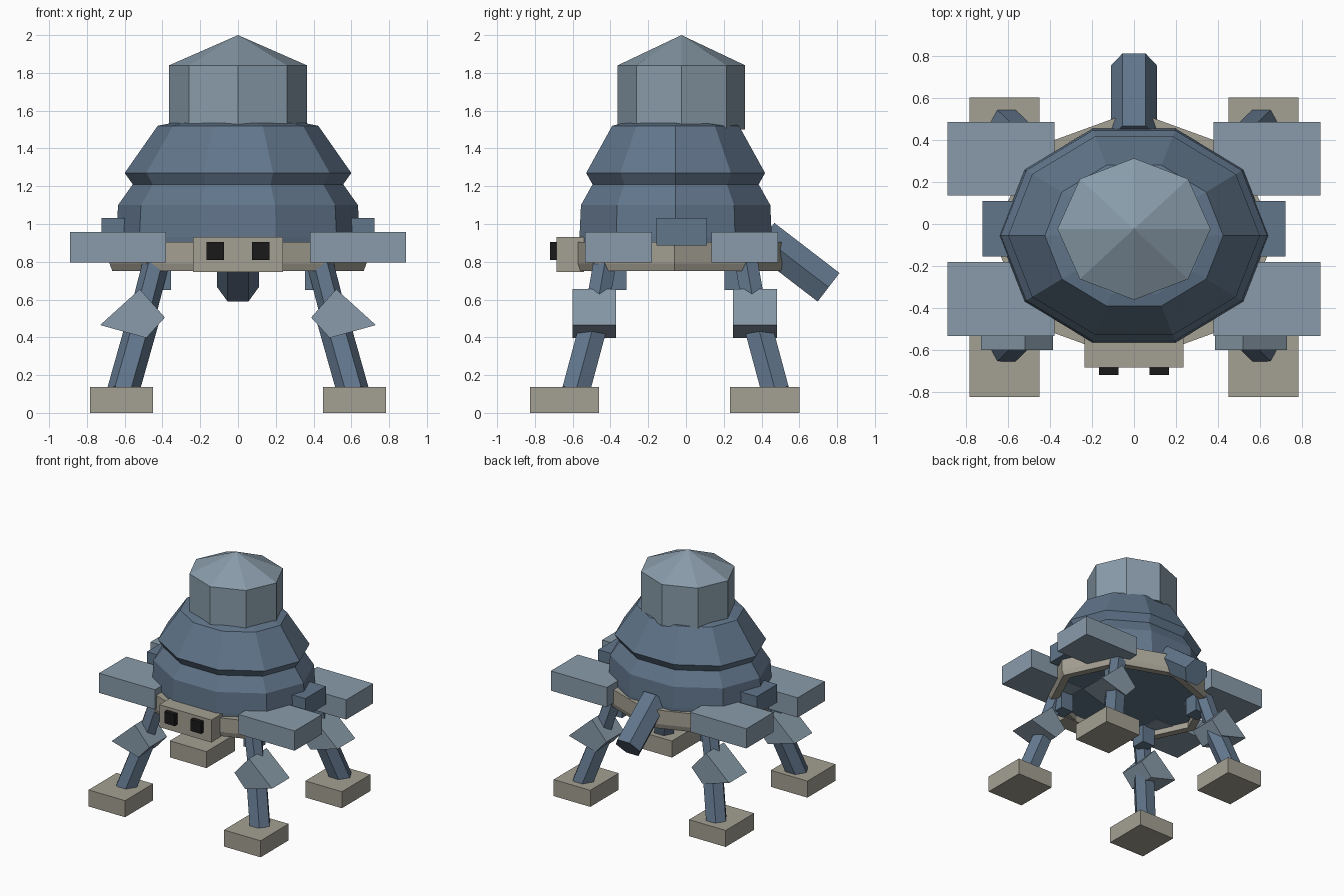
import bpy, bmesh, math
from mathutils import Vector

if "Cube" in bpy.data.objects:
    bpy.data.objects.remove(bpy.data.objects["Cube"])


def material(name, rgb):
    m = bpy.data.materials.new(name)
    m.diffuse_color = (*rgb, 1)
    m.use_nodes = True
    m.node_tree.nodes["Principled BSDF"].inputs["Base Color"].default_value = m.diffuse_color
    return m


LIGHT = material("light_steel", (0.25, 0.33, 0.40))
BLUE = material("blue_steel", (0.12, 0.18, 0.26))
TAN = material("tan", (0.37, 0.35, 0.29))
BLACK = material("black", (0.01, 0.01, 0.01))


def finish(name, bm, mat):
    bmesh.ops.recalc_face_normals(bm, faces=bm.faces)
    me = bpy.data.meshes.new(name)
    bm.to_mesh(me)
    bm.free()
    me.materials.append(mat)
    ob = bpy.data.objects.new(name, me)
    bpy.context.collection.objects.link(ob)
    return ob


def box(name, x, y, z, mat):
    bm = bmesh.new()
    bmesh.ops.create_cube(bm, size=1)
    for v in bm.verts:
        for i, (a, b) in enumerate((x, y, z)):
            v.co[i] = a if v.co[i] < 0 else b
    return finish(name, bm, mat)


def lathe(name, profile, sides, mat, cy, squash, turn=0.0, loop=False):
    """Revolve (radius, z) points into an oval faceted body."""
    bm = bmesh.new()
    rings = []
    for r, z in profile:
        angles = [turn + 2 * math.pi * i / sides for i in range(sides)]
        rings.append([bm.verts.new((r * math.cos(a), cy + squash * r * math.sin(a), z))
                      for a in angles])
    pairs = list(zip(rings, rings[1:]))
    if loop:
        pairs.append((rings[-1], rings[0]))
    for a, b in pairs:
        for i in range(sides):
            j = (i + 1) % sides
            bm.faces.new((a[i], a[j], b[j], b[i]))
    if not loop:
        bm.faces.new(rings[0])
        bm.faces.new(rings[-1])
    bmesh.ops.remove_doubles(bm, verts=bm.verts, dist=0.0005)
    return finish(name, bm, mat)


def rod(name, start, end, r, mat):
    """Hexagonal bar with two corners along x."""
    a, b = Vector(start), Vector(end)
    d = (b - a).normalized()
    u = (Vector((1, 0, 0)) - d * d.x).normalized()
    w = d.cross(u)
    bm = bmesh.new()
    caps = []
    for p in (a, b):
        caps.append([bm.verts.new(p + r * (u * math.cos(t) + w * math.sin(t)))
                     for t in (math.pi * k / 3 for k in range(6))])
    for i in range(6):
        j = (i + 1) % 6
        bm.faces.new((caps[0][i], caps[0][j], caps[1][j], caps[1][i]))
    bm.faces.new(caps[0])
    bm.faces.new(caps[1])
    return finish(name, bm, mat)


def prism(name, profile, y0, y1, mat):
    """Extrude an (x, z) outline along y."""
    bm = bmesh.new()
    face = bm.faces.new([bm.verts.new((x, y0, z)) for x, z in profile])
    out = bmesh.ops.extrude_face_region(bm, geom=[face])
    for v in out["geom"]:
        if isinstance(v, bmesh.types.BMVert):
            v.co.y = y1
    return finish(name, bm, mat)


def span(a, b):
    return (min(a, b), max(a, b))


# stepped hull, turret with pointed roof, hip ring
lathe("hull", [(0.64, 0.80), (0.645, 0.93), (0.635, 1.10), (0.557, 1.21),
               (0.60, 1.27), (0.425, 1.52), (0.35, 1.535)],
      10, BLUE, -0.055, 0.83)
lathe("turret", [(0.365, 1.50), (0.365, 1.84), (0.0001, 2.0)],
      8, LIGHT, -0.024, 0.925)
lathe("hip_ring", [(0.68, 0.905), (0.68, 0.79), (0.665, 0.75), (0.60, 0.75), (0.60, 0.905)],
      8, TAN, -0.06, 0.88, loop=True)

# front sensor box, eyes, rear exhaust
box("sensor_box", (-0.237, 0.237), (-0.685, -0.54), (0.745, 0.93), TAN)
rod("rear_exhaust", (0, 0.41, 0.93), (0, 0.755, 0.665), 0.11, BLUE)

for s, side in ((-1, "left"), (1, "right")):
    box(f"{side}_eye", span(s * 0.073, s * 0.167), (-0.72, -0.67), (0.81, 0.905), BLACK)
    box(f"{side}_side_pod", span(s * 0.52, s * 0.722), (-0.155, 0.11), (0.885, 1.033), BLUE)

    # four legs with plates, mirrored about the hull centre
    for f, end, cy in ((-1, "front", -0.115), (1, "back", 0.0)):
        n = f"{end}_{side}"
        cy = -0.055

        def yy(d):
            return cy + f * d

        plate = (-0.535, -0.18) if f < 0 else (0.135, 0.487)
        foot = (-0.825, -0.46) if f < 0 else (0.232, 0.602)
        knee = (-0.60, -0.37) if f < 0 else (0.25, 0.482)
        box(n + "_shoulder_plate", span(s * 0.38, s * 0.89), plate, (0.795, 0.957), LIGHT)
        box(n + "_foot", span(s * 0.45, s * 0.783), foot, (0, 0.136), TAN)
        box(n + "_hip_block", span(s * 0.355, s * 0.47), span(yy(0.26), yy(0.38)),
            (0.65, 0.86), BLUE)
        rod(n + "_upper_leg", (s * 0.42, yy(0.365), 0.85), (s * 0.515, yy(0.43), 0.48),
            0.07, BLUE)
        rod(n + "_lower_leg", (s * 0.50, yy(0.425), 0.50), (s * 0.61, yy(0.53), 0.11),
            0.085, BLUE)
        prism(n + "_knee_guard",
              [(s * x, z) for x, z in ((0.52, 0.655), (0.387, 0.505), (0.485, 0.397), (0.73, 0.465))],
              *knee, LIGHT)
